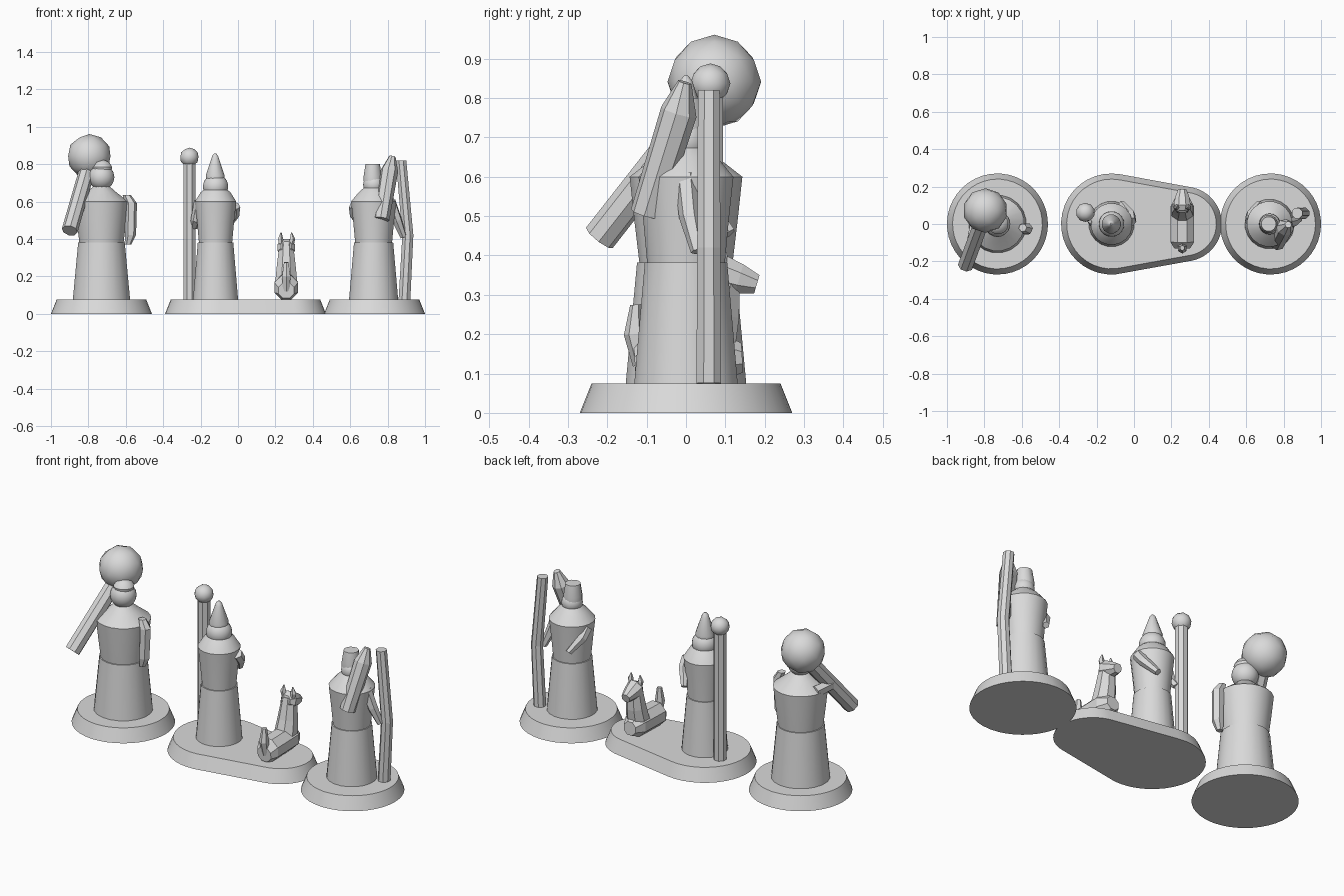
import bpy, bmesh
from math import cos, sin, pi, radians
from mathutils import Vector

cube = bpy.data.objects.get("Cube")
if cube:
    bpy.data.objects.remove(cube)

grey = bpy.data.materials.new("plain grey")
grey.use_nodes = True
colour = (0.7, 0.7, 0.7, 1)
grey.diffuse_color = colour
grey.node_tree.nodes["Principled BSDF"].inputs["Base Color"].default_value = colour


def finish(name, bm, smooth):
    bmesh.ops.recalc_face_normals(bm, faces=bm.faces)
    mesh = bpy.data.meshes.new(name)
    bm.to_mesh(mesh)
    bm.free()
    mesh.materials.append(grey)
    obj = bpy.data.objects.new(name, mesh)
    bpy.context.collection.objects.link(obj)
    if smooth:
        bpy.ops.object.select_all(action='DESELECT')
        obj.select_set(True)
        bpy.context.view_layer.objects.active = obj
        bpy.ops.object.shade_smooth_by_angle(angle=radians(smooth))
    return obj


def loft(name, rings, smooth=0):
    bm = bmesh.new()
    loops = [[bm.verts.new(p) for p in ring] for ring in rings]
    n = len(loops[0])
    for a, b in zip(loops, loops[1:]):
        for i in range(n):
            j = (i + 1) % n
            bm.faces.new((a[i], a[j], b[j], b[i]))
    bm.faces.new(loops[0])
    bm.faces.new(loops[-1])
    return finish(name, bm, smooth)


def tube(name, path, radii, sides=8, smooth=0):
    path = [Vector(p) for p in path]
    turn = (path[-1] - path[0]).to_track_quat('Z', 'Y')
    angles = [2 * pi * (i + 0.5) / sides for i in range(sides)]
    return loft(name, [[p + turn @ Vector((r * cos(a), r * sin(a), 0)) for a in angles]
                       for p, r in zip(path, radii)], smooth)


def turned(name, x, profile, sides=20, smooth=35):
    return tube(name, [(x, 0, z) for r, z in profile], [r for r, z in profile], sides, smooth)


def ball(name, centre, r, detail=2, smooth=0):
    bm = bmesh.new()
    bmesh.ops.create_icosphere(bm, subdivisions=detail, radius=r)
    bmesh.ops.translate(bm, verts=bm.verts, vec=centre)
    return finish(name, bm, smooth)


def plinth(name, x0, r0, x1, r1):
    # outline around two circles, narrowing towards the top
    def ring(inset, z):
        lean = (r0 - r1) / (x1 - x0) if x1 > x0 else 0
        edge = pi / 2 - lean
        pts = []
        for x, r, start, sweep in ((x1, r1, -edge, 2 * edge), (x0, r0, edge, 2 * pi - 2 * edge)):
            for i in range(21):
                a = start + sweep * i / 20.5
                pts.append((x + (r - inset) * cos(a), (r - inset) * sin(a), z))
        return pts
    loft(name, [ring(0, 0), ring(0.03, BASE)], 35)


BASE = 0.075
WAIST = 0.382

# plinths
plinth("right_plinth", -0.73, 0.27, -0.73, 0.27)
plinth("middle_plinth", -0.12, 0.27, 0.27, 0.2)
plinth("left_plinth", 0.73, 0.27, 0.73, 0.27)

# robed bodies: x, hem radius, waist radius, shoulder radius, head radius, head height
for side, x, hem, waist, shoulder, head, head_z in (
        ("right", -0.73, 0.155, 0.126, 0.145, 0.069, 0.73),
        ("middle", -0.12, 0.122, 0.096, 0.112, 0.068, 0.68),
        ("left", 0.725, 0.133, 0.106, 0.122, 0.056, 0.69)):
    turned(side + "_robe", x, [(hem, BASE), (waist, WAIST)])
    turned(side + "_torso", x, [(waist - 0.006, WAIST), (shoulder - 0.012, 0.49),
                                (shoulder, 0.6), (0.08, 0.65), (0.045, 0.68)])
    ball(side + "_head", (x, 0, head_z), head, 3, 40)

# hats
turned("right_cap", -0.727, [(0.052, 0.765), (0.056, 0.785), (0.04, 0.81), (0.012, 0.822)], 12)
turned("middle_pointed_hat", -0.122, [(0.05, 0.72), (0.052, 0.74), (0.021, 0.83),
                                      (0.016, 0.845), (0.005, 0.857)], 12)
turned("left_tall_cap", 0.72, [(0.05, 0.71), (0.05, 0.735), (0.04, 0.8)], 12)

# right figure: sack on a thick pole, gripping hand and hanging arm
ball("sack", (-0.795, 0.072, 0.842), 0.119, 2, 25)
tube("sack_pole", [(-0.9, -0.22, 0.445), (-0.8, 0.05, 0.79)], [0.043, 0.043])
tube("right_gripping_arm", [(-0.84, 0.03, 0.6), (-0.865, -0.08, 0.61)], [0.035, 0.03], 6)
tube("right_hanging_arm", [(-0.595, -0.02, 0.635), (-0.572, -0.025, 0.59), (-0.575, -0.03, 0.42),
                           (-0.588, -0.03, 0.37)], [0.022, 0.032, 0.03, 0.018], 6)

# middle figure: ball-topped staff and bent arms
tube("staff", [(-0.26, 0.062, BASE), (-0.26, 0.062, 0.83)], [0.035, 0.035])
ball("staff_knob", (-0.26, 0.062, 0.837), 0.051, 2, 40)
tube("staff_arm", [(-0.205, 0, 0.6), (-0.225, 0.02, 0.5), (-0.235, 0.055, 0.46)],
     [0.03, 0.028, 0.02], 6)

# folded arms of the middle and left figures
for name, x, way in (("middle_folded", -0.12, 1), ("left_folded", 0.725, -1)):
    tube(name + "_arm", [(x + way * 0.104, 0.01, 0.58), (x + way * 0.1, 0.05, 0.53),
                         (x + way * 0.055, 0.11, 0.455)], [0.03, 0.028, 0.018], 6)

# left figure: crooked staff, arm holding it, raised tapered bundle
tube("crooked_staff", [(0.89, 0.058, BASE), (0.908, 0.058, 0.42), (0.872, 0.058, 0.82)],
     [0.034, 0.032, 0.03])
tube("crooked_staff_arm", [(0.815, 0, 0.6), (0.85, 0.01, 0.5), (0.885, 0.03, 0.41)],
     [0.03, 0.028, 0.018], 6)
tube("bundle", [(0.768, -0.1, 0.505), (0.81, -0.018, 0.765), (0.825, -0.003, 0.84)],
     [0.042, 0.047, 0.018])

# seated woolly animal
AX = 0.258
tube("animal_body", [(AX, -0.13, 0.125), (AX, -0.095, 0.14), (AX, 0.09, 0.145), (AX, 0.143, 0.14)],
     [0.045, 0.069, 0.069, 0.04])
tube("animal_neck", [(AX, 0.06, 0.14), (AX, 0.085, 0.25), (AX, 0.1, 0.37)], [0.066, 0.055, 0.04])
tube("animal_head", [(AX, 0.065, 0.36), (AX, 0.09, 0.355), (AX, 0.135, 0.34), (AX, 0.18, 0.327)],
     [0.03, 0.05, 0.042, 0.026])
tube("animal_tail", [(AX, -0.115, 0.12), (AX, -0.132, 0.2), (AX, -0.128, 0.275)],
     [0.02, 0.026, 0.014], 6)
for side, way in (("left", 1), ("right", -1)):
    tube(side + "_ear", [(AX + way * 0.028, 0.09, 0.375), (AX + way * 0.032, 0.09, 0.4),
                         (AX + way * 0.028, 0.09, 0.435)], [0.014, 0.016, 0.003], 5)
